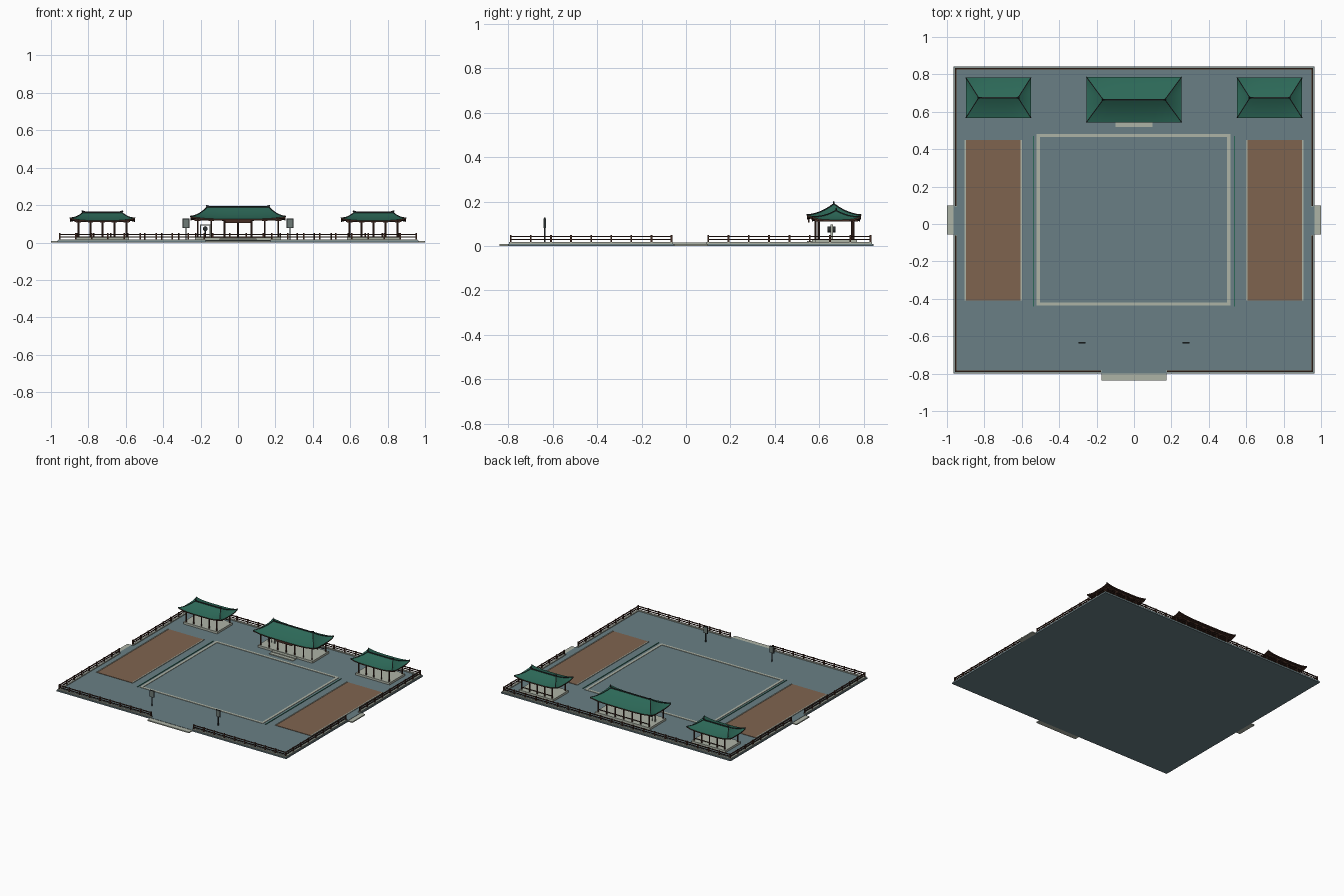
import bpy, bmesh, math
from mathutils import Vector

cube = bpy.data.objects.get("Cube")
if cube:
    bpy.data.objects.remove(cube, do_unlink=True)


def material(name, rgb):
    m = bpy.data.materials.new(name)
    m.use_nodes = True
    col = [(c / 255) ** 2.2 for c in rgb] + [1]
    m.diffuse_color = col
    m.node_tree.nodes["Principled BSDF"].inputs["Base Color"].default_value = col
    return m


PAVING = material("slate paving", (105, 126, 132))
STONE = material("pale stone", (172, 178, 165))
CLAY = material("brown clay", (126, 100, 80))
TILE = material("green tile", (48, 104, 88))
WOOD = material("dark wood", (70, 48, 40))
IRON = material("dark iron", (45, 50, 50))
BOARD = material("notice grey", (110, 122, 118))


def finish(bm, name, *mats):
    bmesh.ops.recalc_face_normals(bm, faces=bm.faces)
    me = bpy.data.meshes.new(name)
    bm.to_mesh(me)
    bm.free()
    ob = bpy.data.objects.new(name, me)
    bpy.context.collection.objects.link(ob)
    for m in mats:
        me.materials.append(m)
    return ob


def add_box(bm, x0, x1, y0, y1, z0, z1):
    vs = bmesh.ops.create_cube(bm, size=1)["verts"]
    for v in vs:
        v.co = Vector((x1 if v.co.x > 0 else x0, y1 if v.co.y > 0 else y0,
                       z1 if v.co.z > 0 else z0))


def boxes(name, mat, *dims):
    bm = bmesh.new()
    for d in dims:
        add_box(bm, *d)
    return finish(bm, name, mat)


def add_rod(bm, a, b, r, sides=8):
    a, b = Vector(a), Vector(b)
    vs = bmesh.ops.create_cone(bm, cap_ends=True, segments=sides, radius1=r,
                               radius2=r, depth=(b - a).length)["verts"]
    rot = (b - a).to_track_quat("Z", "Y")
    for v in vs:
        v.co = rot @ v.co + (a + b) / 2


def frame(name, mat, x0, x1, y0, y1, w, z0, z1):
    boxes(name, mat, (x0, x1, y0, y0 + w, z0, z1), (x0, x1, y1 - w, y1, z0, z1),
          (x0, x0 + w, y0 + w, y1 - w, z0, z1), (x1 - w, x1, y0 + w, y1 - w, z0, z1))


# Courtyard floor, entrance steps and markings
G = 0.01
boxes("courtyard", PAVING, (-0.965, 0.965, -0.8, 0.843, 0, G))
boxes("front_step", STONE, (-0.175, 0.175, -0.838, -0.8, 0, 0.008))
for side, s in (("left", 1), ("right", -1)):
    xs = sorted((s * 0.965, s * 1.0))
    boxes(side + "_step", STONE, (*xs, -0.055, 0.1, 0, 0.008))
    c = s * 0.752
    boxes(side + "_clay_court", CLAY, (c - 0.145, c + 0.145, -0.41, 0.45, G, 0.013))
    boxes(side + "_court_edging", STONE,
          *[(c + k * 0.15 - 0.004, c + k * 0.15 + 0.004, -0.41, 0.45, G, 0.015) for k in (-1, 1)])
    boxes(side + "_green_strip", TILE, (s * 0.537 - 0.003, s * 0.537 + 0.003, -0.44, 0.47, G, 0.014))
frame("court_border", STONE, -0.52, 0.515, -0.437, 0.482, 0.018, G, 0.013)


# Perimeter railing with gaps at the three entrances
def railing(name, a, b):
    a, b = Vector(a), Vector(b)
    n = max(1, round((b - a).length / 0.09))
    bm = bmesh.new()
    for i in range(n + 1):
        p = a.lerp(b, i / n)
        add_box(bm, p.x - 0.004, p.x + 0.004, p.y - 0.004, p.y + 0.004, G, 0.05)
    lo = [min(a[k], b[k]) for k in (0, 1)]
    hi = [max(a[k], b[k]) for k in (0, 1)]
    for z, w in ((0.041, 0.004), (0.027, 0.003)):
        add_box(bm, lo[0] - w, hi[0] + w, lo[1] - w, hi[1] + w, z, z + 0.005)
    finish(bm, name, WOOD)
    w = 0.007
    boxes(name + "_curb", STONE, (lo[0] - w, hi[0] + w, lo[1] - w, hi[1] + w, G, 0.017))


railing("back_railing", (-0.953, 0.83), (0.953, 0.83))
for side, s in (("left", 1), ("right", -1)):
    x = s * 0.953
    railing(side + "_front_railing", (s * 0.18, -0.788), (x, -0.788))
    railing(side + "_railing_front_part", (x, -0.788), (x, -0.065))
    railing(side + "_railing_back_part", (x, 0.1), (x, 0.83))


# Hipped roof with sagging slopes and upturned corners
def roof(name, cx, cy, hx, hy, ridge, eave, top, lift):
    n, rows = 8, 6

    def point(t, x, y):
        w, d = hx + (ridge - hx) * t, hy + (0.004 - hy) * t
        z = eave + (top - eave) * (0.55 * t + 0.45 * t * t)
        z += lift * (abs(x) * abs(y)) ** 4 * (1 - t) ** 2
        return Vector((cx + x * w, cy + y * d, z))

    loop = []
    for i in range(n):
        loop.append((-1 + 2 * i / n, -1))
    for i in range(n):
        loop.append((1, -1 + 2 * i / n))
    loop += [(-x, -y) for x, y in loop]

    bm = bmesh.new()
    rings = [[bm.verts.new(point(r / rows, *p)) for p in loop] for r in range(rows + 1)]
    rim = [bm.verts.new(v.co - Vector((0, 0, 0.008))) for v in rings[0]]
    soffit = [bm.verts.new((cx + x * hx * 0.75, cy + y * hy * 0.7, eave + 0.002)) for x, y in loop]
    rings = [soffit, rim] + rings
    for k, (low, high) in enumerate(zip(rings, rings[1:])):
        for i in range(len(loop)):
            j = (i + 1) % len(loop)
            f = bm.faces.new((low[i], low[j], high[j], high[i]))
            f.material_index = 1 if k < 2 else 0
    bm.faces.new(rings[-1])
    bm.faces.new(soffit).material_index = 1
    ob = finish(bm, name, TILE, WOOD)
    bpy.ops.object.select_all(action="DESELECT")
    ob.select_set(True)
    bpy.context.view_layer.objects.active = ob
    bpy.ops.object.shade_smooth_by_angle(angle=math.radians(25))

    # Ridge caps along the crest and the four hips
    bm = bmesh.new()
    for x in (-1, 1):
        for y in (-1, 1):
            for r in range(rows):
                add_rod(bm, point(r / rows, x, y), point((r + 1) / rows, x, y), 0.003, 6)
        add_rod(bm, (cx + x * (ridge - 0.02), cy, top + 0.003),
                (cx + x * (ridge + 0.003), cy, top + 0.011), 0.004, 6)
    add_rod(bm, (cx - ridge, cy, top + 0.002), (cx + ridge, cy, top + 0.002), 0.005, 6)
    finish(bm, name + "_ridges", IRON)


# Open hall: stone platform, columns, brackets and beams under a roof
def hall(name, cx, cy, hx, hy, roof_hx, roof_hy, ridge, eave, top, bays):
    boxes(name + "_platform", STONE, (cx - hx - 0.015, cx + hx + 0.015,
                                      cy - hy - 0.015, cy + hy + 0.015, G, 0.026))
    bm = bmesh.new()
    bw = bmesh.new()
    for y in (cy - hy, cy + hy):
        for i in range(bays + 1):
            x = cx - hx + 2 * hx * i / bays
            add_rod(bm, (x, y, 0.026), (x, y, eave + 0.002), 0.005)
            add_box(bw, x - 0.014, x + 0.014, y - 0.005, y + 0.005, eave - 0.012, eave - 0.006)
        add_box(bw, cx - hx - 0.02, cx + hx + 0.02, y - 0.004, y + 0.004, eave - 0.007, eave + 0.003)
    for x in (cx - hx, cx + hx):
        add_box(bw, x - 0.004, x + 0.004, cy - hy - 0.02, cy + hy + 0.02, eave - 0.007, eave + 0.003)
    # Low rail along the back
    add_box(bw, cx - hx, cx + hx, cy + hy - 0.003, cy + hy + 0.003, 0.042, 0.046)
    finish(bm, name + "_columns", WOOD)
    finish(bw, name + "_beams", WOOD)
    roof(name + "_roof", cx, cy, roof_hx, roof_hy, ridge, eave, top, 0.014)


hall("main_hall", 0, 0.665, 0.215, 0.083, 0.255, 0.122, 0.168, 0.126, 0.187, 6)
for side, s in (("left", 1), ("right", -1)):
    hall(side + "_pavilion", s * 0.725, 0.675, 0.128, 0.078, 0.174, 0.108, 0.108, 0.118, 0.158, 4)
boxes("main_hall_steps", STONE, (-0.1, 0.1, 0.518, 0.545, G, 0.016),
      (-0.1, 0.1, 0.545, 0.57, G, 0.022))
boxes("hall_plaque", WOOD, (-0.07, 0.07, 0.548, 0.555, 0.105, 0.125))

# Drum on a pale stand
boxes("drum_stand", STONE, (-0.202, -0.197, 0.65, 0.66, 0.026, 0.095),
      (-0.153, -0.148, 0.65, 0.66, 0.026, 0.095), (-0.202, -0.148, 0.65, 0.66, 0.09, 0.096))
drum = bmesh.new()
add_rod(drum, (-0.175, 0.637, 0.074), (-0.175, 0.673, 0.074), 0.013, 16)
add_rod(drum, (-0.175, 0.655, 0.026), (-0.175, 0.655, 0.065), 0.003)
finish(drum, "drum", IRON)

# Notice boards near the front entrance
for side, s in (("left", 1), ("right", -1)):
    x, y = s * 0.278, -0.635
    boxes(side + "_notice_post", IRON, (x - 0.003, x + 0.003, y - 0.003, y + 0.003, G, 0.08))
    boxes(side + "_notice_frame", IRON, (x - 0.018, x + 0.018, y - 0.003, y + 0.003, 0.077, 0.128))
    boxes(side + "_notice_panel", BOARD, (x - 0.014, x + 0.014, y - 0.005, y + 0.005, 0.081, 0.124))
